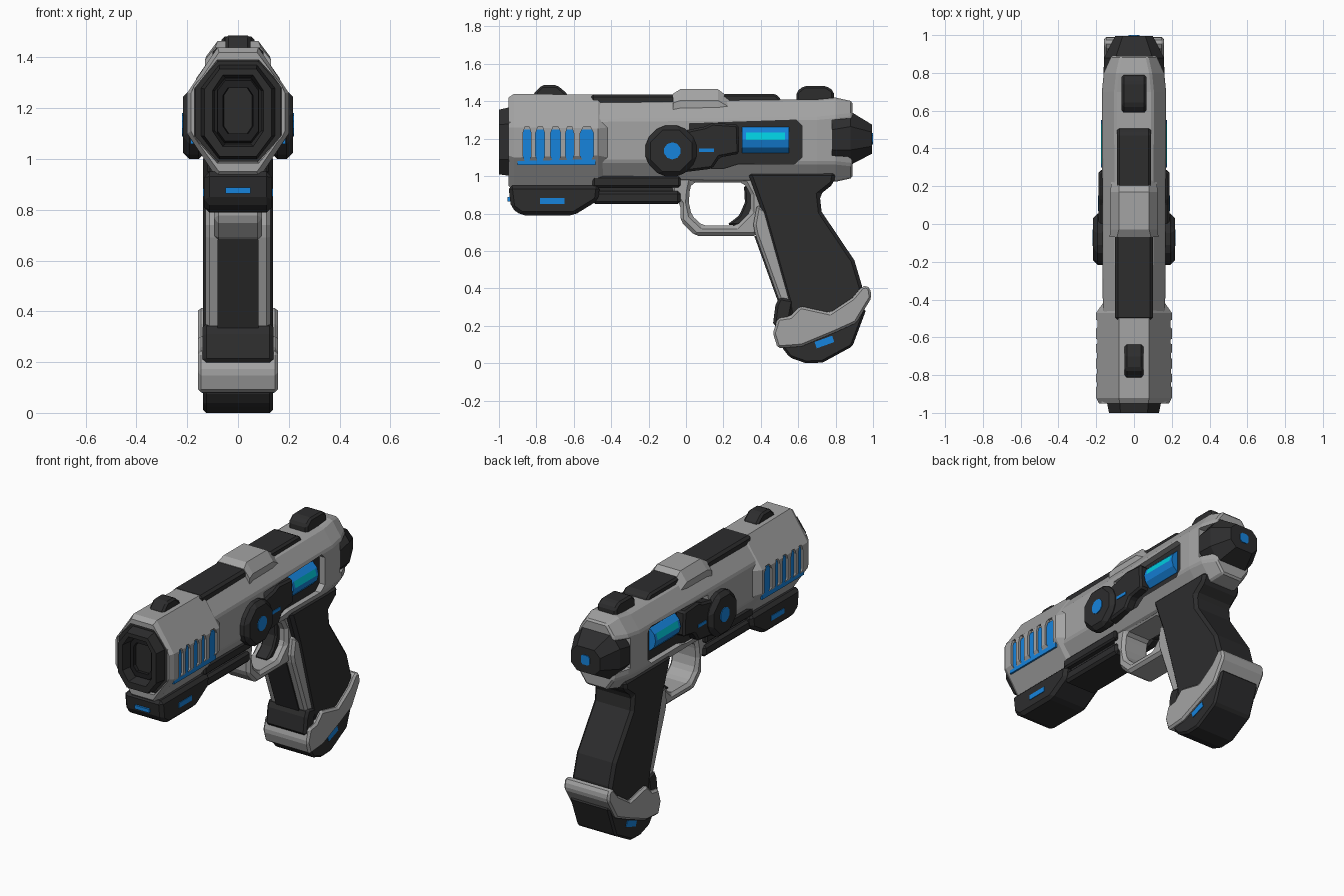
import bpy, bmesh, math

def material(name, rgb):
    m = bpy.data.materials.new(name)
    m.diffuse_color = (*rgb, 1)
    return m

GREY = material("light grey", (0.37, 0.37, 0.37))
DARK = material("charcoal", (0.026, 0.026, 0.027))
BLACK = material("bore black", (0.014, 0.014, 0.015))
BLUE = material("glow blue", (0.008, 0.23, 0.72))
CYAN = material("glow cyan", (0.0, 0.6, 0.72))

def finish(name, bm, mat, bevel=0):
    bmesh.ops.recalc_face_normals(bm, faces=bm.faces)
    if bevel:
        edges = [e for e in bm.edges if len(e.link_faces) == 2 and e.calc_face_angle(0) > 0.5]
        bmesh.ops.bevel(bm, geom=edges, offset=bevel, segments=1, affect='EDGES', clamp_overlap=True)
    me = bpy.data.meshes.new(name)
    bm.to_mesh(me)
    bm.free()
    me.materials.append(mat)
    ob = bpy.data.objects.new(name, me)
    bpy.context.collection.objects.link(ob)
    return ob

def prism(name, pts, x0, x1, mat, bevel=0):
    """Side profile of (y, z) extruded over x; mirrored to both sides when x0 > 0."""
    bm = bmesh.new()
    for a, b in ([(x0, x1), (-x1, -x0)] if x0 > 0 else [(x0, x1)]):
        l = [bm.verts.new((a, y, z)) for y, z in pts]
        r = [bm.verts.new((b, y, z)) for y, z in pts]
        bm.faces.new(l)
        bm.faces.new(r[::-1])
        for i in range(len(pts)):
            j = (i + 1) % len(pts)
            bm.faces.new((l[i], r[i], r[j], l[j]))
    return finish(name, bm, mat, bevel)

def rect(y0, y1, z0, z1):
    return [(y0, z0), (y1, z0), (y1, z1), (y0, z1)]

def loft(name, sections, mat, bevel=0):
    """Octagon sections (y, half width, z low, z high, chamfer x, chamfer z) joined along y."""
    bm = bmesh.new()
    rings = []
    for y, w, a, b, cx, cz in sections:
        p = [(w, a + cz), (w, b - cz), (w - cx, b), (cx - w, b),
             (-w, b - cz), (-w, a + cz), (cx - w, a), (w - cx, a)]
        rings.append([bm.verts.new((x, y, z)) for x, z in p])
    for r, s in zip(rings, rings[1:]):
        for i in range(8):
            j = (i + 1) % 8
            bm.faces.new((r[i], r[j], s[j], s[i]))
    bm.faces.new(rings[0])
    bm.faces.new(rings[-1])
    return finish(name, bm, mat, bevel)

def cut(ob, cutter):
    cutter.hide_render = True
    m = ob.modifiers.new("cut", 'BOOLEAN')
    m.operation, m.solver, m.object = 'DIFFERENCE', 'EXACT', cutter
    bpy.context.view_layer.objects.active = ob
    bpy.ops.object.modifier_apply(modifier=m.name)
    bpy.data.objects.remove(cutter)

def ngon(cy, cz, r, n):
    return [(cy + r * math.cos(math.tau * (i + .5) / n), cz + r * math.sin(math.tau * (i + .5) / n)) for i in range(n)]

# Main body with side recesses and a rear notch
body = loft("body", [(-.5, .165, .98, 1.4, .07, .1), (.7, .17, .97, 1.41, .07, .1),
                     (.8, .16, .97, 1.42, .07, .1), (.89, .12, .99, 1.4, .05, .07)], GREY, .01)
recess = [(.0, 1.04), (.2, 1.04), (.28, 1.065), (.58, 1.065), (.62, 1.1), (.62, 1.27), (.59, 1.3), (.02, 1.28)]
cut(body, prism("recess_cutter", recess, .125, .3, DARK))
cut(body, prism("notch_cutter", [(.78, 1.11), (1.1, 1.09), (1.1, 1.33), (.78, 1.3)], -.3, .3, GREY))
prism("recess_core", rect(-.02, .64, 1.03, 1.31), -.13, .13, DARK)

# Barrel shroud: a tube with glowing vent slots
shroud = loft("barrel_shroud", [(-.42, .165, .97, 1.39, .09, .13), (-.47, .2, .93, 1.435, .12, .18),
                                (-.92, .2, .92, 1.44, .12, .18), (-.95, .185, .95, 1.42, .11, .16),
                                (-.95, .172, .985, 1.39, .09, .1), (-.8, .165, .99, 1.38, .09, .1)], GREY)
for y, w in [(-.85, .022), (-.78, .024), (-.697, .027), (-.622, .022), (-.53, .036)]:
    slot = [(y - w, 1.11), (y - w * .5, 1.075), (y + w * .5, 1.075),
            (y + w, 1.11), (y + w, 1.23), (y + w * .5, 1.265), (y - w * .5, 1.265), (y - w, 1.23)]
    cut(shroud, prism("slot_cutter", slot, .18, .3, GREY))
prism("vent_glow", rect(-.9, -.485, 1.06, 1.25), .176, .187, BLUE)

# Muzzle
loft("muzzle", [(-.82, .168, .99, 1.385, .09, .1), (-.935, .17, .99, 1.385, .09, .1),
                (-.935, .145, 1.0, 1.37, .07, .09), (-1, .132, 1.01, 1.355, .06, .08),
                (-1, .1, 1.05, 1.33, .04, .06), (-.93, .09, 1.06, 1.32, .04, .05)], DARK)
loft("bore", [(-.92, .085, 1.06, 1.32, .03, .04), (-.95, .08, 1.07, 1.31, .03, .04),
              (-.95, .06, 1.1, 1.28, .02, .03), (-.925, .055, 1.1, 1.28, .02, .03)], BLACK)

# Under-barrel module, its lights and the rail
prism("under_barrel", [(-.95, .95), (-.935, .83), (-.88, .79), (-.6, .79), (-.47, .87), (-.46, .95)],
      -.133, .133, DARK, .02)
prism("under_barrel_side_light", rect(-.78, -.65, .852, .883), .12, .137, BLUE)
prism("under_barrel_front_light", rect(-.955, -.92, .865, .888), -.05, .05, BLUE)
prism("rail_upper", rect(-.5, -.03, .94, 1.0), -.12, .12, DARK, .01)
prism("rail_web", rect(-.5, -.05, .88, .96), -.085, .085, DARK)
prism("rail_lower", rect(-.5, -.03, .85, .92), -.11, .11, DARK, .015)

# Top parts
prism("front_sight", [(-.82, 1.42), (-.81, 1.445), (-.77, 1.487), (-.69, 1.487), (-.64, 1.445), (-.63, 1.42)],
      -.05, .05, DARK, .012)
prism("front_top_panel", rect(-.51, -.05, 1.37, 1.437), -.1, .1, DARK, .015)
loft("saddle", [(-.07, .13, 1.3, 1.44, .04, .05), (-.03, .125, 1.3, 1.465, .045, .06),
                (.17, .125, 1.3, 1.465, .045, .06), (.23, .12, 1.3, 1.42, .04, .05)], GREY)
prism("middle_top_panel", [(.18, 1.37), (.18, 1.44), (.48, 1.44), (.51, 1.41), (.51, 1.37)], -.09, .09, DARK, .012)
prism("rear_sight", [(.59, 1.39), (.59, 1.45), (.63, 1.482), (.75, 1.482), (.79, 1.455), (.79, 1.39)],
      -.065, .065, DARK, .012)

# Side hub, arm and lights
prism("side_hub", ngon(-.08, 1.135, .147, 8), .13, .217, DARK, .025)
prism("hub_light", ngon(-.073, 1.135, .046, 10), .2, .221, BLUE)
prism("hub_arm", [(-.02, 1.24), (.1, 1.265), (.14, 1.285), (.28, 1.275), (.285, 1.12), (.18, 1.1),
                  (.14, 1.04), (-.02, 1.02)], .12, .187, DARK, .012)
prism("arm_light", rect(.07, .15, 1.128, 1.147), .18, .191, BLUE)

# Energy cells: cylinders along y with a bright outward band
for side, label in [(1, "right"), (-1, "left")]:
    bm = bmesh.new()
    rings = [[bm.verts.new((side * .095 + .08 * math.cos(math.tau * i / 12), y,
                            1.193 + .08 * math.sin(math.tau * i / 12))) for i in range(12)] for y in (.3, .32, .53, .55)]
    for r, s in zip(rings, rings[1:]):
        for i in range(12):
            bm.faces.new((r[i], r[i - 1], s[i - 1], s[i]))
    bm.faces.new(rings[0])
    bm.faces.new(rings[-1])
    cell = finish("energy_cell_" + label, bm, BLUE)
    cell.data.materials.append(CYAN)
    for f in cell.data.polygons:
        if f.normal.x * side > .8 and f.normal.z > 0 and .33 < f.center.y < .52:
            f.material_index = 1

# Rear plug and its light
loft("rear_plug", [(.74, .14, 1.08, 1.31, .05, .07), (.79, .162, 1.07, 1.32, .06, .07),
                   (.88, .158, 1.06, 1.345, .06, .08), (.995, .1, 1.12, 1.275, .04, .04)], DARK)
loft("rear_light", [(.98, .03, 1.17, 1.23, .012, .012), (1.0, .03, 1.17, 1.23, .012, .012)], BLUE)

# Trigger guard: ring between two outlines, and trigger
outer = [(-.08, 1.0), (-.08, .92), (-.03, .85), (-.03, .76), (.05, .68), (.36, .68), (.44, .72), (.43, .85), (.38, 1.0)]
inner = [(.03, .965), (.02, .92), (.015, .86), (.03, .79), (.09, .735), (.27, .735), (.345, .81), (.345, .9), (.31, .965)]
bm = bmesh.new()
loops = [[bm.verts.new((x, y, z)) for y, z in p] for x, p in [(-.095, outer), (.095, outer), (.095, inner), (-.095, inner)]]
for k in range(4):
    a, b = loops[k], loops[(k + 1) % 4]
    for i in range(9):
        bm.faces.new((a[i], a[i - 1], b[i - 1], b[i]))
finish("trigger_guard", bm, GREY, .018)
prism("trigger", [(.37, .95), (.37, .8), (.28, .735), (.22, .74), (.285, .79), (.315, .86), (.31, .95)],
      -.045, .045, DARK, .01)

# Grip with grey front strap and dark inlay
prism("grip", [(.33, 1.02), (.8, 1.02), (.79, .96), (.715, .9), (.725, .81), (.9, .55), (.945, .4), (.9, .25),
               (.56, .22), (.54, .34), (.41, .8)], -.137, .137, DARK, .018)
prism("grip_front_strap", [(.36, .74), (.37, .69), (.5, .33), (.6, .3), (.46, .8), (.38, .85)], -.128, .128, GREY, .015)
prism("grip_front_inlay", [(.365, .68), (.495, .32), (.56, .32), (.43, .68)], -.08, .08, DARK)
prism("grip_front_bump", [(.5, .355), (.478, .31), (.464, .2), (.55, .185), (.58, .34)], -.14, .14, DARK, .015)

# Grip base: grey collar, dark foot, lights
prism("grip_collar", [(.965, .415), (.985, .4), (.992, .35), (.91, .215), (.8, .165), (.62, .09), (.49, .08), (.465, .16),
                      (.49, .24), (.555, .25), (.61, .305), (.77, .27), (.89, .35), (.94, .41)], -.158, .158, GREY, .018)
prism("grip_foot", [(.51, .12), (.52, .075), (.555, .03), (.64, 0), (.73, .003), (.89, .09), (.965, .29), (.8, .25)],
      -.137, .137, DARK, .012)
u, v = (.047, .017), (-.006, .017)
prism("foot_light", [(.74 + i * u[0] + j * v[0], .113 + i * u[1] + j * v[1])
                     for i, j in [(-1, -1), (1, -1), (1, 1), (-1, 1)]], .13, .141, BLUE)
